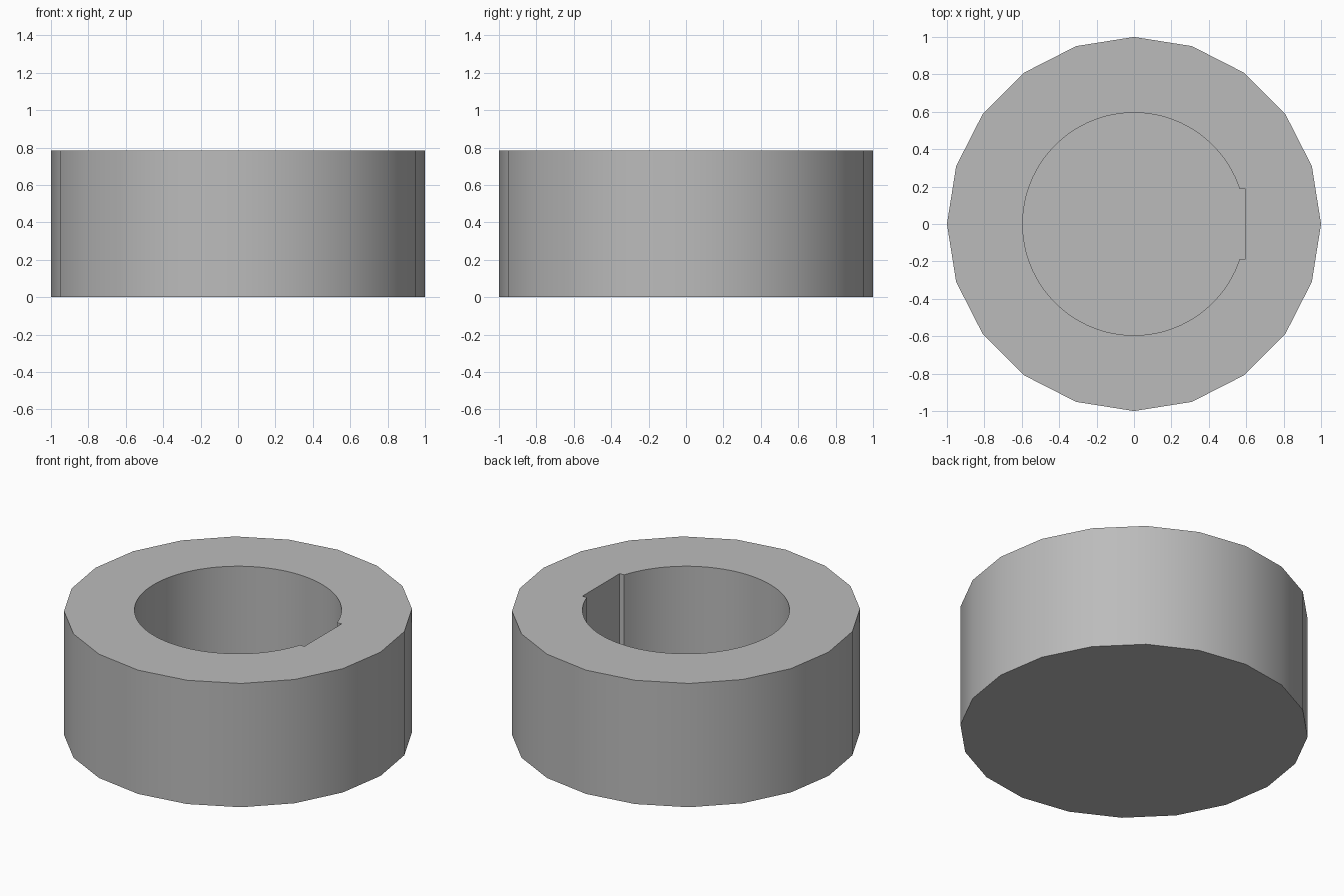
import bpy
import bmesh
from math import cos, sin, pi, sqrt, radians

cube = bpy.data.objects.get("Cube")
if cube:
    bpy.data.objects.remove(cube, do_unlink=True)

HEIGHT = 0.785
FLOOR = 0.15
HOLE_R = 0.595
KEY_HALF = 0.187

grey = bpy.data.materials.new("mid grey")
grey.use_nodes = True
colour = (0.5, 0.5, 0.5, 1)
grey.diffuse_color = colour
grey.node_tree.nodes["Principled BSDF"].inputs["Base Color"].default_value = colour


def circle(radius, sides):
    return [(radius * cos(2 * pi * i / sides), radius * sin(2 * pi * i / sides))
            for i in range(sides)]


# Round bore with a shallow flat-backed notch on the +x side
arc = [p for p in circle(HOLE_R, 100) if p[0] < 0 or abs(p[1]) > KEY_HALF + 0.005]
arc_x = sqrt(HOLE_R ** 2 - KEY_HALF ** 2)
key_x = HOLE_R + 0.001
bore = [(key_x, KEY_HALF), (arc_x, KEY_HALF)] + arc + [(arc_x, -KEY_HALF), (key_x, -KEY_HALF)]

bm = bmesh.new()


def ring(points, z):
    return [bm.verts.new((x, y, z)) for x, y in points]


def wall(a, b):
    for i in range(len(a)):
        j = (i + 1) % len(a)
        bm.faces.new((a[i], a[j], b[j], b[i]))


# Outer drum
rim = circle(1, 20)
base, top = ring(rim, 0), ring(rim, HEIGHT)
wall(base, top)
bm.faces.new(base[::-1])

# Blind bore and its floor
bore_top, bore_floor = ring(bore, HEIGHT), ring(bore, FLOOR)
wall(bore_top, bore_floor)
bm.faces.new(bore_floor)

# Flat top between rim and bore
edges = [bm.edges.get((loop[i - 1], loop[i]))
         for loop in (top, bore_top) for i in range(len(loop))]
bmesh.ops.triangle_fill(bm, edges=edges, use_beauty=True, normal=(0, 0, 1))
bmesh.ops.recalc_face_normals(bm, faces=bm.faces)

mesh = bpy.data.meshes.new("collar")
bm.to_mesh(mesh)
bm.free()
mesh.materials.append(grey)
collar = bpy.data.objects.new("collar", mesh)
bpy.context.collection.objects.link(collar)

bpy.ops.object.select_all(action="DESELECT")
collar.select_set(True)
bpy.context.view_layer.objects.active = collar
bpy.ops.object.shade_smooth_by_angle(angle=radians(30))
